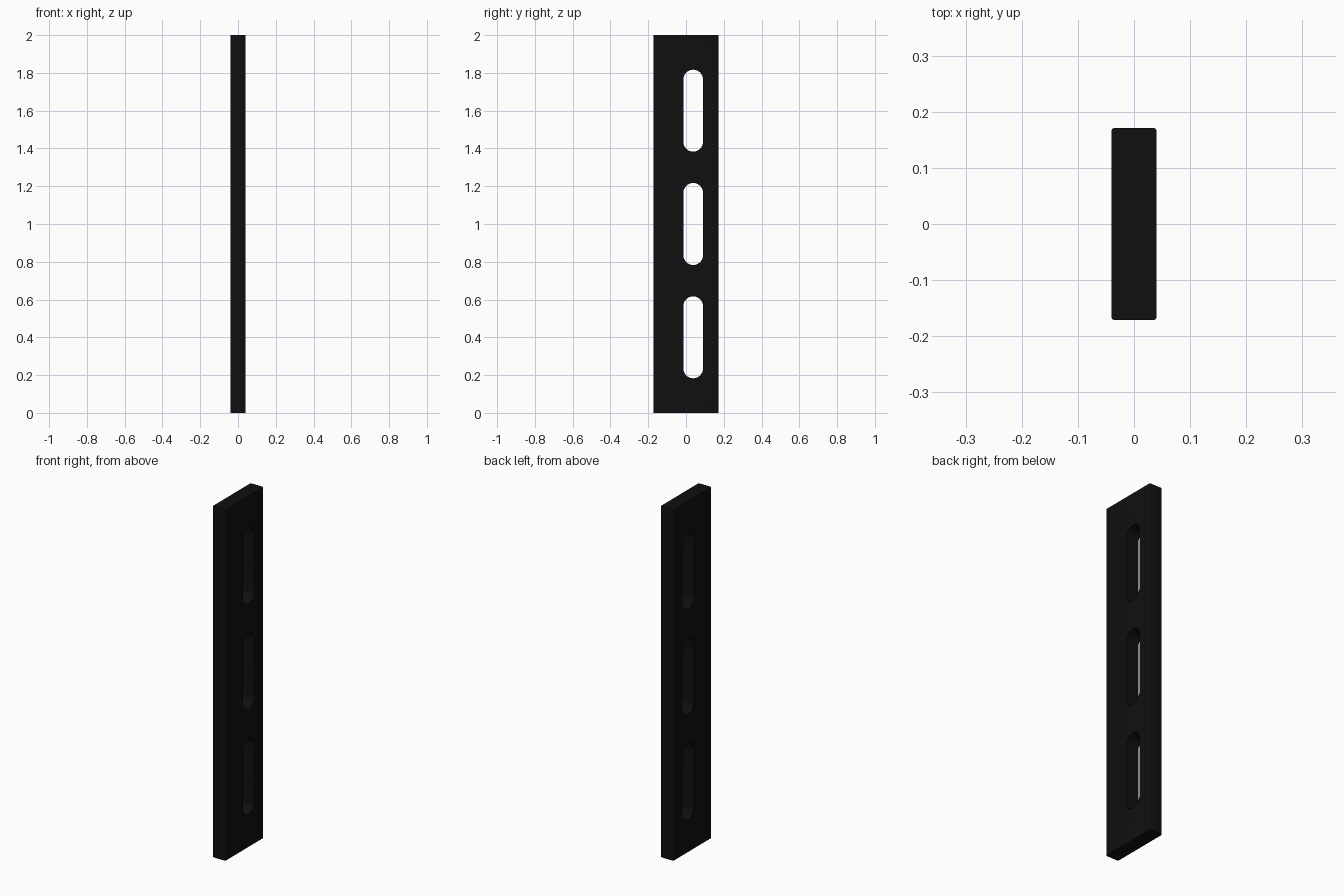
import bpy
import bmesh
import math

cube = bpy.data.objects.get("Cube")
if cube:
    bpy.data.objects.remove(cube, do_unlink=True)

THICK, WIDTH, HEIGHT = 0.08, 0.342, 2.0
SLOT_Y, SLOT_R, SLOT_HALF = 0.038, 0.052, 0.217
ARC_STEPS = 16


def add_object(name, bm):
    mesh = bpy.data.meshes.new(name)
    bmesh.ops.recalc_face_normals(bm, faces=bm.faces)
    bm.to_mesh(mesh)
    bm.free()
    obj = bpy.data.objects.new(name, mesh)
    bpy.context.collection.objects.link(obj)
    return obj


def add_slot(bm, z):
    """Rounded slot prism running through the plate along x."""
    straight = SLOT_HALF - SLOT_R
    ring = []
    for side in (1, -1):
        for i in range(ARC_STEPS + 1):
            a = math.pi * i / ARC_STEPS
            ring.append(bm.verts.new((-THICK,
                                      SLOT_Y + side * SLOT_R * math.cos(a),
                                      z + side * (straight + SLOT_R * math.sin(a)))))
    face = bm.faces.new(ring)
    out = bmesh.ops.extrude_face_region(bm, geom=[face])
    moved = [v for v in out["geom"] if isinstance(v, bmesh.types.BMVert)]
    bmesh.ops.translate(bm, verts=moved, vec=(2 * THICK, 0, 0))


# Plate with slightly rounded upright edges
bm = bmesh.new()
bmesh.ops.create_cube(bm, size=1)
bmesh.ops.scale(bm, verts=bm.verts, vec=(THICK, WIDTH, HEIGHT))
bmesh.ops.translate(bm, verts=bm.verts, vec=(0, 0, HEIGHT / 2))
upright = [e for e in bm.edges if abs(e.verts[0].co.z - e.verts[1].co.z) > 1]
bmesh.ops.bevel(bm, geom=upright, offset=0.005, segments=3, profile=0.5,
                affect='EDGES')
plate = add_object("slotted_plate", bm)

# Three slots cut through the plate
bm = bmesh.new()
for k in (-1, 0, 1):
    add_slot(bm, HEIGHT / 2 + 0.6 * k)
cutter = add_object("slot_cutter", bm)
cutter.hide_render = True

cut = plate.modifiers.new("slots", 'BOOLEAN')
cut.operation = 'DIFFERENCE'
cut.solver = 'EXACT'
cut.object = cutter
bpy.ops.object.select_all(action='DESELECT')
plate.select_set(True)
bpy.context.view_layer.objects.active = plate
bpy.ops.object.modifier_apply(modifier=cut.name)
bpy.data.objects.remove(cutter, do_unlink=True)
bpy.ops.object.shade_smooth_by_angle(angle=math.radians(35))

# Black finish
black = bpy.data.materials.new("black_finish")
black.use_nodes = True
color = (0.005, 0.005, 0.005, 1)
black.diffuse_color = color
black.node_tree.nodes["Principled BSDF"].inputs["Base Color"].default_value = color
plate.data.materials.clear()
plate.data.materials.append(black)
